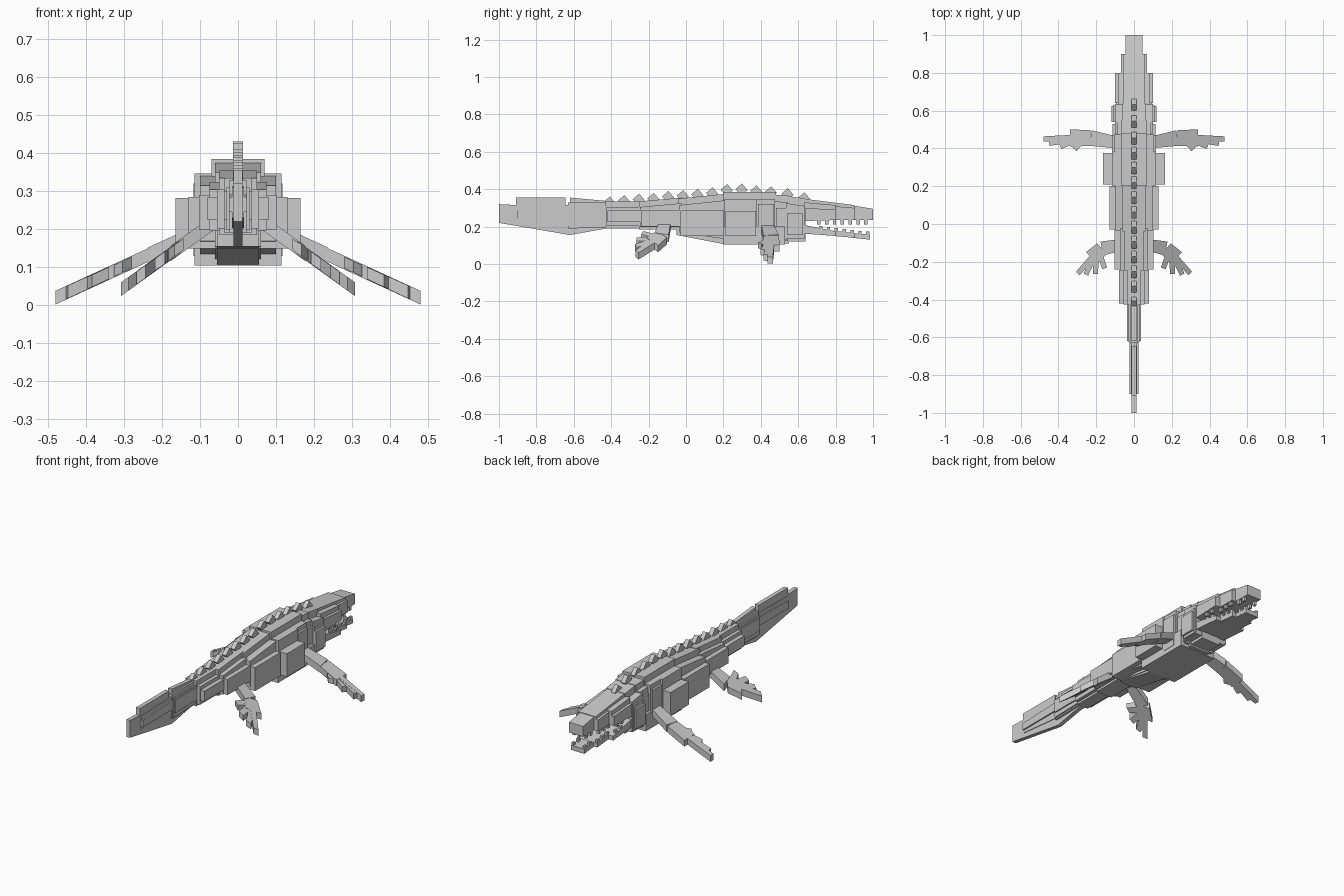
import bpy, bmesh, math
from mathutils import Matrix, Vector

old = bpy.data.objects.get("Cube")
if old:
    bpy.data.objects.remove(old, do_unlink=True)

grey = bpy.data.materials.new("plain grey")
grey.use_nodes = True
colour = (0.6, 0.6, 0.6, 1)
grey.diffuse_color = colour
grey.node_tree.nodes["Principled BSDF"].inputs["Base Color"].default_value = colour


def finish(bm, name):
    bmesh.ops.recalc_face_normals(bm, faces=bm.faces)
    mesh = bpy.data.meshes.new(name)
    bm.to_mesh(mesh)
    bm.free()
    mesh.materials.append(grey)
    obj = bpy.data.objects.new(name, mesh)
    bpy.context.collection.objects.link(obj)
    return obj


def add_block(bm, half, back, front, low, high, centre=0):
    """Box along y; low and high each hold the height at the back and front."""
    cube = bmesh.ops.create_cube(bm, size=2)
    for v in cube["verts"]:
        end = 1 if v.co.y > 0 else 0
        height = (high if v.co.z > 0 else low)[end]
        v.co = (centre + v.co.x * half, (back, front)[end], height)


def add_bar(bm, start, end, width_start, width_end, plane, thick):
    """Flat tapered bar between two plan points, lying on a sloping plane."""
    a, b = Vector(start), Vector(end)
    side = (b - a).normalized()
    side = Vector((-side.y, side.x))
    cube = bmesh.ops.create_cube(bm, size=2)
    for v in cube["verts"]:
        far = v.co.x > 0
        p = (b if far else a) + side * v.co.y * (width_end if far else width_start)
        v.co = (p.x, p.y, plane(p.x) + v.co.z * thick)


def stepped(name, back, front, low, high, halves, step, band):
    """Body section of nested blocks: tall core, shoulder and wide flank band."""
    core, shoulder, flank = halves
    bm = bmesh.new()
    add_block(bm, core, back, front, low, high)
    drop = [h - step for h in high]
    lift = [z + step * 0.4 for z in low]
    add_block(bm, shoulder, back + 0.005, front - 0.005, lift, drop)
    add_block(bm, flank, back + 0.01, front - 0.01, (band[0],) * 2, (band[1],) * 2)
    return finish(bm, name)


# Tail
bm = bmesh.new()
add_block(bm, 0.012, -1, -0.62, (0.22, 0.155), (0.32, 0.30))
add_block(bm, 0.012, -0.62, -0.4, (0.155, 0.195), (0.355, 0.335))
finish(bm, "tail_blade")
bm = bmesh.new()
add_block(bm, 0.012, -0.91, -0.645, (0.3, 0.3), (0.355, 0.355))
finish(bm, "tail_fin")
bm = bmesh.new()
add_block(bm, 0.024, -0.9, -0.62, (0.245, 0.245), (0.285, 0.295))
add_block(bm, 0.016, -0.9, -0.6, (0.23, 0.2), (0.31, 0.315))
finish(bm, "tail_rib")
stepped("tail_middle", -0.63, -0.42, (0.19, 0.195), (0.33, 0.33),
        (0.022, 0.03, 0.037), 0.02, (0.225, 0.3))
stepped("tail_base", -0.43, -0.23, (0.19, 0.19), (0.335, 0.335),
        (0.035, 0.055, 0.08), 0.03, (0.225, 0.285))

# Trunk
stepped("hips", -0.25, -0.02, (0.185, 0.185), (0.335, 0.355),
        (0.05, 0.075, 0.102), 0.03, (0.2, 0.29))
stepped("waist", -0.04, 0.21, (0.155, 0.12), (0.35, 0.375),
        (0.06, 0.1, 0.13), 0.035, (0.15, 0.285))
stepped("chest", 0.2, 0.385, (0.105, 0.105), (0.385, 0.385),
        (0.07, 0.115, 0.165), 0.038, (0.15, 0.283))
stepped("shoulders", 0.375, 0.48, (0.105, 0.105), (0.385, 0.385),
        (0.07, 0.105, 0.117), 0.038, (0.13, 0.32))
stepped("neck", 0.47, 0.55, (0.11, 0.11), (0.37, 0.365),
        (0.065, 0.09, 0.1), 0.035, (0.13, 0.3))
bm = bmesh.new()
add_block(bm, 0.055, -0.05, 0.21, (0.155, 0.105), (0.2, 0.2))
add_block(bm, 0.115, 0.2, 0.53, (0.105, 0.105), (0.2, 0.2))
finish(bm, "belly")

# Head and upper jaw
stepped("skull", 0.53, 0.64, (0.12, 0.12), (0.365, 0.35),
        (0.06, 0.1, 0.108), 0.04, (0.14, 0.29))
bm = bmesh.new()
for side in (-1, 1):
    add_block(bm, 0.012, 0.54, 0.625, (0.155, 0.155), (0.27, 0.27), side * 0.108)
finish(bm, "cheeks")
bm = bmesh.new()
add_block(bm, 0.055, 0.62, 0.9, (0.235, 0.235), (0.35, 0.315))
add_block(bm, 0.085, 0.63, 0.8, (0.23, 0.235), (0.33, 0.315))
add_block(bm, 0.1, 0.64, 0.8, (0.23, 0.235), (0.3, 0.29))
add_block(bm, 0.07, 0.78, 0.9, (0.235, 0.235), (0.31, 0.3))
add_block(bm, 0.045, 0.88, 1, (0.235, 0.235), (0.315, 0.295))
finish(bm, "upper_jaw")

# Lower jaw
bm = bmesh.new()
add_block(bm, 0.095, 0.6, 0.8, (0.165, 0.15), (0.215, 0.175))
add_block(bm, 0.065, 0.79, 0.9, (0.15, 0.14), (0.178, 0.165))
add_block(bm, 0.042, 0.89, 0.985, (0.14, 0.13), (0.165, 0.157))
finish(bm, "lower_jaw")


# Teeth follow the jaw edges on both sides
def jaw_edge(y):
    return 0.085 if y < 0.79 else 0.058 if y < 0.89 else 0.036


for name, base, slope, rise, first in (("upper_teeth", 0.24, 0, -0.028, 0.71),
                                       ("lower_teeth", 0.175, -0.12, 0.028, 0.72)):
    bm = bmesh.new()
    for i in range(7):
        y = first + i * 0.042
        root = base + slope * (y - first) - rise * 0.3
        low, high = sorted((root, root + rise * 1.3))
        for side in (-1, 1):
            add_block(bm, 0.007, y - 0.009, y + 0.009, (low, low), (high, high),
                      side * jaw_edge(y))
    finish(bm, name)

# Back spikes: cubes turned onto an edge
bm = bmesh.new()
peaks = (0.36, 0.368, 0.375, 0.38, 0.39, 0.395, 0.402,
         0.41, 0.427, 0.43, 0.42, 0.415, 0.405, 0.383)
for i, peak in enumerate(peaks):
    y = -0.41 + i * 0.0785 + max(0, i - 11) * 0.01
    place = (Matrix.Translation((0, y, peak - 0.032))
             @ Matrix.Rotation(math.radians(40), 4, "X")
             @ Matrix.Diagonal((0.025, 0.046, 0.046, 1)))
    bmesh.ops.create_cube(bm, size=1, matrix=place)
finish(bm, "back_spikes")


# Flippers: arm, palm and four spread fingers, mirrored across the body
def flipper(name, root, wrist, knuckle, tips, slope, height, widths):
    def plane(x):
        return height - slope * (x - 0.1)
    bm = bmesh.new()
    arm, palm, finger = widths
    add_bar(bm, root, wrist, arm, palm * 0.9, plane, 0.02)
    add_bar(bm, wrist, knuckle, palm * 0.9, palm, plane, 0.018)
    a, b = Vector(wrist), Vector(knuckle)
    for i, tip in enumerate(tips):
        start = a.lerp(b, 0.9 - 0.2 * i)
        add_bar(bm, start, tip, finger * 1.2, finger, plane, 0.018 - 0.001 * i)
    obj = finish(bm, name)
    mirror = obj.modifiers.new("mirror", "MIRROR")
    mirror.use_axis = (True, False, False)
    mirror.use_bisect_axis = (False, False, False)
    mirror.use_mirror_merge = False


flipper("front_flippers", (0.08, 0.43), (0.23, 0.455), (0.34, 0.455),
        ((0.48, 0.45), (0.45, 0.427), (0.39, 0.41), (0.315, 0.395)),
        0.46, 0.195, (0.03, 0.046, 0.014))
flipper("rear_flippers", (0.07, -0.11), (0.17, -0.13), (0.225, -0.18),
        ((0.298, -0.262), (0.255, -0.268), (0.205, -0.265), (0.155, -0.235)),
        0.72, 0.192, (0.03, 0.042, 0.013))
